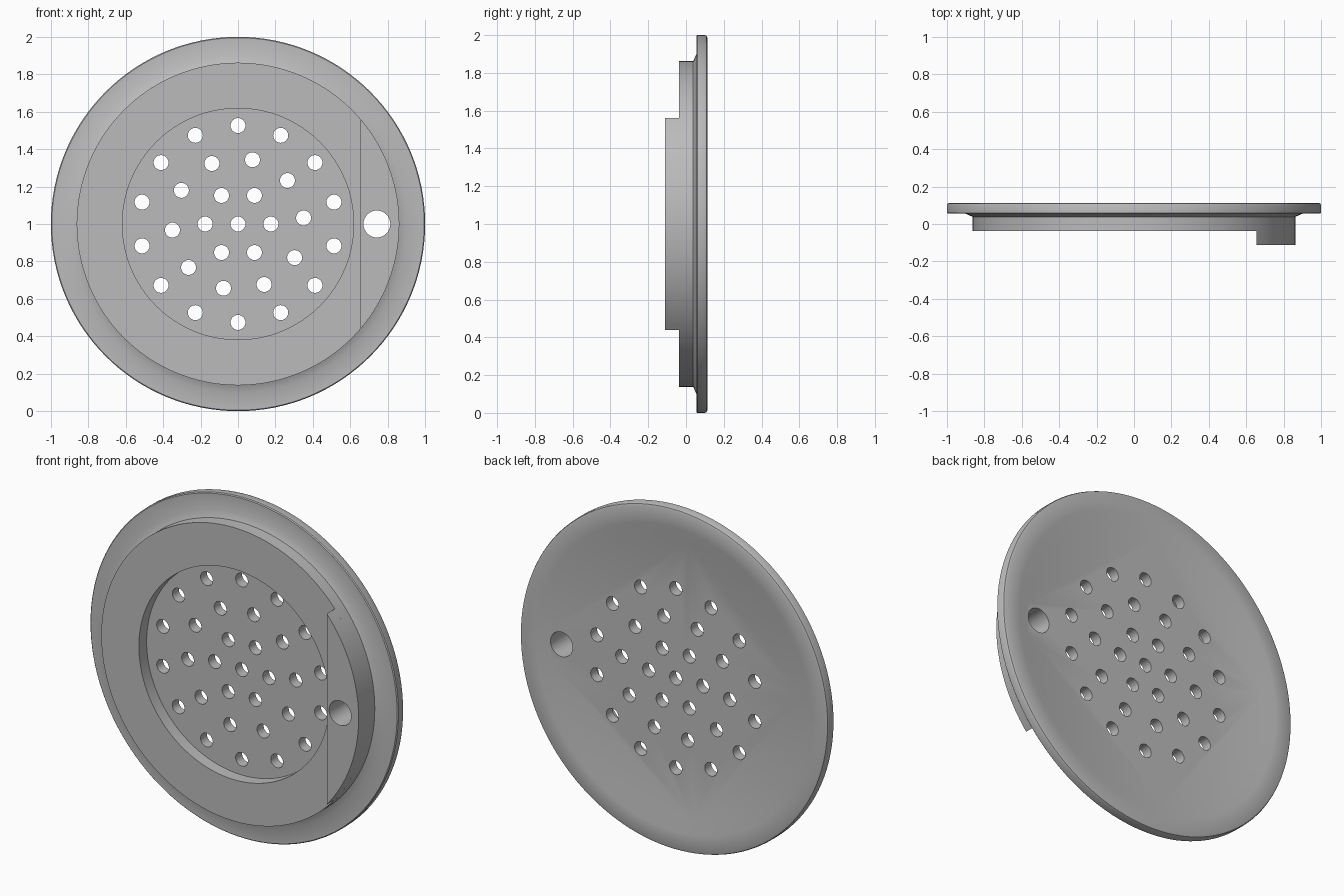
import bpy, bmesh, math

if "Cube" in bpy.data.objects:
    bpy.data.objects.remove(bpy.data.objects["Cube"])

SEG = 128
grey = bpy.data.materials.new("plain_grey")
grey.diffuse_color = (0.5, 0.5, 0.5, 1)
grey.use_nodes = True
grey.node_tree.nodes["Principled BSDF"].inputs["Base Color"].default_value = grey.diffuse_color


def make_object(name, bm):
    bmesh.ops.recalc_face_normals(bm, faces=bm.faces)
    mesh = bpy.data.meshes.new(name)
    bm.to_mesh(mesh)
    bm.free()
    mesh.materials.append(grey)
    ob = bpy.data.objects.new(name, mesh)
    bpy.context.collection.objects.link(ob)
    return ob


def loop_at(bm, r, y, n, cx=0, cz=1):
    return [bm.verts.new((cx + r * math.cos(2 * math.pi * i / n), y,
                          cz + r * math.sin(2 * math.pi * i / n))) for i in range(n)]


def add_lathe(bm, profile, n, cx=0, cz=1):
    """Closed solid turned about the y direction, capped at both ends."""
    loops = [loop_at(bm, r, y, n, cx, cz) for r, y in profile]
    for a, b in zip(loops, loops[1:]):
        for i in range(n):
            j = (i + 1) % n
            bm.faces.new((a[i], a[j], b[j], b[i]))
    bm.faces.new(loops[0])
    bm.faces.new(loops[-1])


# Strainer plate: front recess, raised boss, flare, rounded flange, dished back
bm = bmesh.new()
add_lathe(bm, [(0.618, 0.035), (0.618, -0.037), (0.862, -0.037), (0.862, 0.038),
               (0.90, 0.055), (0.995, 0.055), (1.0, 0.060), (1.0, 0.100),
               (0.996, 0.109), (0.985, 0.113), (0.89, 0.113), (0.82, 0.095)], SEG)
plate = make_object("strainer_plate", bm)

# Raised segment along the right edge of the boss
bm = bmesh.new()
half = math.acos(0.655 / 0.862)
arc = [(-half + 2 * half * i / 32) for i in range(33)]
face = bm.faces.new([bm.verts.new((0.862 * math.cos(a), -0.112, 1 + 0.862 * math.sin(a)))
                     for a in arc])
ext = bmesh.ops.extrude_face_region(bm, geom=[face])
for v in ext["geom"]:
    if isinstance(v, bmesh.types.BMVert):
        v.co.y = -0.037
tab = make_object("edge_segment", bm)

# Cutter holding every drain hole and the larger fixing hole
bm = bmesh.new()
holes = [(0, 1, 0.04), (0.742, 1, 0.072)]
for radius, count, start in [(0.176, 6, 0), (0.352, 10, 5.3), (0.526, 14, 90)]:
    for i in range(count):
        a = math.radians(start + 360 * i / count)
        holes.append((radius * math.cos(a), 1 + radius * math.sin(a), 0.04))
for x, z, r in holes:
    add_lathe(bm, [(r, -0.3), (r, 0.3)], 32, x, z)
cutter = make_object("hole_cutter", bm)
cutter.hide_render = True

for ob in (plate, tab):
    mod = ob.modifiers.new("holes", 'BOOLEAN')
    mod.operation = 'DIFFERENCE'
    mod.solver = 'EXACT'
    mod.object = cutter
    bpy.ops.object.select_all(action='DESELECT')
    ob.select_set(True)
    bpy.context.view_layer.objects.active = ob
    bpy.ops.object.modifier_apply(modifier=mod.name)
    bpy.ops.object.shade_smooth_by_angle(angle=math.radians(30))

bpy.data.objects.remove(cutter)
